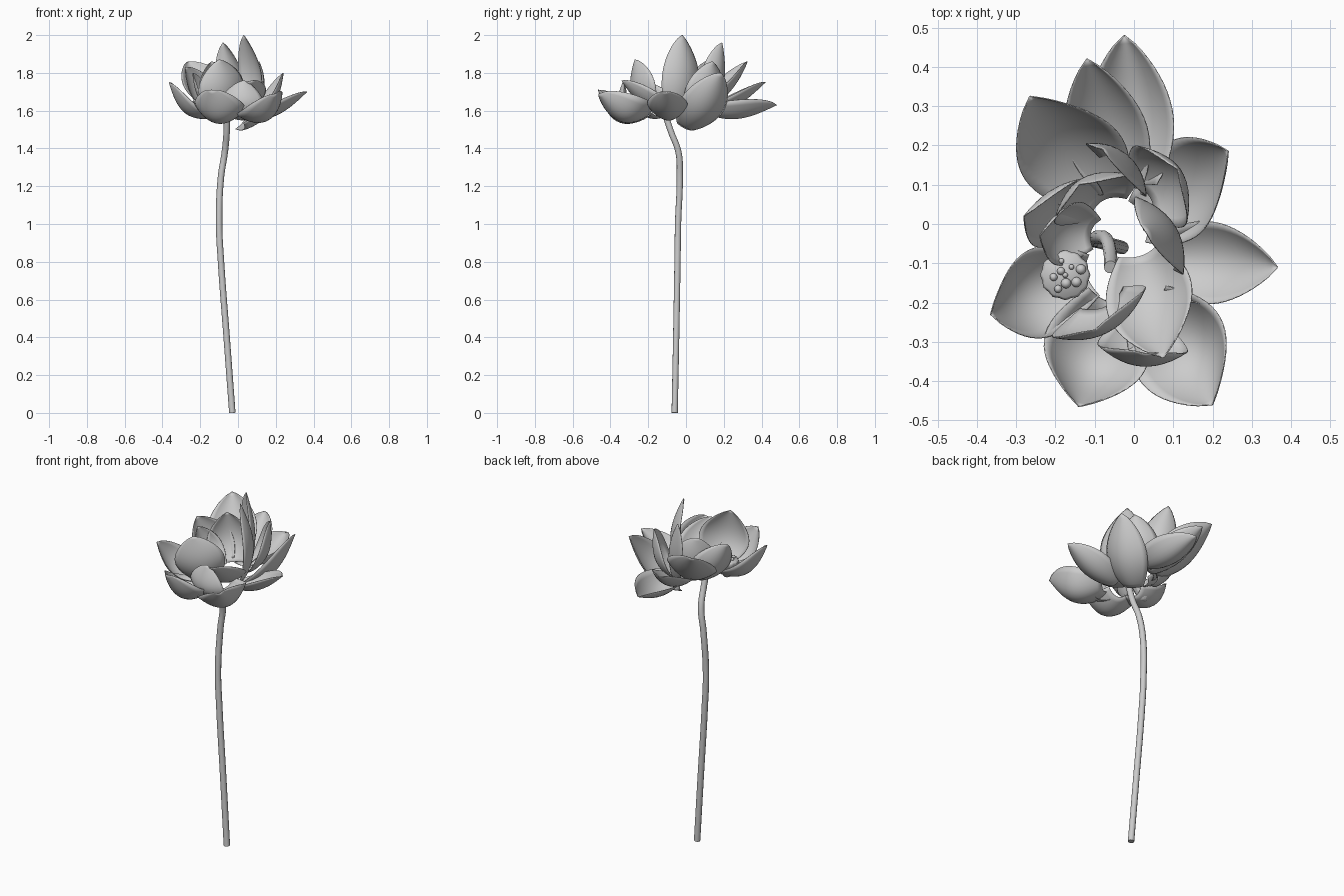
import bpy, bmesh, math
from mathutils import Vector

cube = bpy.data.objects.get("Cube")
if cube:
    bpy.data.objects.remove(cube)

grey = bpy.data.materials.new("soft grey")
grey.use_nodes = True
colour = (0.6, 0.6, 0.6, 1)
grey.diffuse_color = colour
grey.node_tree.nodes["Principled BSDF"].inputs["Base Color"].default_value = colour


def finish(bm, name):
    """Turn a bmesh into a smooth shaded object."""
    bmesh.ops.recalc_face_normals(bm, faces=bm.faces)
    mesh = bpy.data.meshes.new(name)
    bm.to_mesh(mesh)
    bm.free()
    mesh.materials.append(grey)
    for face in mesh.polygons:
        face.use_smooth = True
    obj = bpy.data.objects.new(name, mesh)
    bpy.context.collection.objects.link(obj)
    return obj


def petal(name, base, tip, outward, width, bulge=0.04, cup=0.5):
    """Cupped pointed leaf from base to tip, convex towards outward."""
    base, tip, out = Vector(base), Vector(tip), Vector(outward)
    axis = tip - base
    out = (out - axis * out.dot(axis) / axis.length_squared).normalized()
    side = axis.cross(out).normalized()
    rows, cols = 18, 12
    bm = bmesh.new()
    grid = []
    for i in range(rows + 1):
        u = i / rows
        half = width / 2 * max(math.sin(math.pi * (0.12 + 0.88 * u)), 0.002) ** 0.75
        belly = bulge * math.sin(math.pi * u ** 0.85)
        row = []
        for j in range(cols + 1):
            v = 2 * j / cols - 1
            point = base + axis * u + side * half * v
            row.append(bm.verts.new(point + out * (belly - cup * half * v * v)))
        grid.append(row)
    for a, b in zip(grid, grid[1:]):
        for j in range(cols):
            bm.faces.new((a[j], a[j + 1], b[j + 1], b[j]))
    obj = finish(bm, name)
    solid = obj.modifiers.new("thickness", "SOLIDIFY")
    solid.thickness = 0.003
    solid.offset = 0


# Outer ring of spreading petals
petal("back_petal", (.01, .1, 1.59), (-.025, .48, 1.63), (.1, .1, -1), .22, .05, .8)
petal("back_right_petal", (-.03, .09, 1.58), (-.12, .42, 1.75), (0, .4, -1), .21, .04, .6)
petal("broad_back_petal", (-.08, .08, 1.6), (-.265, .325, 1.86), (-.2, .7, -.7), .27)
petal("left_back_petal", (.03, .01, 1.5), (.24, .185, 1.8), (.8, .15, -.6), .25, .06)
petal("left_petal", (.06, -.09, 1.55), (.365, -.11, 1.7), (.25, 0, -1), .21, .04, .6)
petal("left_front_petal", (.05, -.2, 1.58), (.2, -.46, 1.69), (.55, -.25, -1), .27, .09, .7)
petal("right_front_petal", (-.06, -.2, 1.57), (-.14, -.465, 1.71), (-.15, -.5, -1), .27, .1, .7)
petal("right_petal", (-.12, -.13, 1.57), (-.365, -.23, 1.75), (-.4, .1, -1), .23, .08, .6)

# Inner ring of upright petals
petal("tall_petal", (.07, -.05, 1.58), (.03, -.02, 2), (.85, .53, .1), .23, .06, .4)
petal("tall_back_petal", (0, .12, 1.6), (-.08, .19, 1.96), (.6, .75, .1), .19, .03)
petal("inner_left_petal", (.04, .07, 1.58), (.11, .14, 1.86), (.85, .55, -.3), .24, .05)
petal("upright_front_petal", (-.07, -.21, 1.6), (-.1, -.27, 1.87), (.45, -.85, -.1), .27, .04, .4)
petal("open_front_petal", (.02, -.08, 1.58), (.075, -.34, 1.76), (.3, -.3, -1), .23)
petal("low_front_petal", (.02, -.26, 1.55), (.03, -.33, 1.76), (-.1, -1, -.4), .23, .07, .4)
petal("inner_right_petal", (-.12, .05, 1.59), (-.28, .02, 1.83), (-.6, .6, -.5), .22)
petal("inner_back_petal", (-.08, .06, 1.6), (-.14, .1, 1.86), (-.5, .85, 0), .24)
petal("small_right_petal", (-.11, -.02, 1.59), (-.24, -.03, 1.8), (-.8, .3, -.4), .17)

# Gently bent stem
path = [(-.03, -.06, 0), (-.06, -.052, .4), (-.09, -.045, .8), (-.1, -.042, 1),
        (-.09, -.033, 1.25), (-.07, -.04, 1.38), (-.06, -.08, 1.49), (-.06, -.11, 1.58)]
curve = bpy.data.curves.new("stem", "CURVE")
curve.dimensions = "3D"
curve.bevel_depth = 0.017
curve.bevel_resolution = 3
curve.use_fill_caps = True
spline = curve.splines.new("BEZIER")
spline.bezier_points.add(len(path) - 1)
for knot, place in zip(spline.bezier_points, path):
    knot.co = place
    knot.handle_left_type = knot.handle_right_type = "AUTO"
curve.materials.append(grey)
stem = bpy.data.objects.new("stem", curve)
bpy.context.collection.objects.link(stem)

# Seed pod: scalloped cup turned from a short profile
centre = Vector((-.175, -.13, 0))
bm = bmesh.new()
sides = 48
rings = []
for radius, z in ((.018, 1.56), (.035, 1.59), (.055, 1.63), (.062, 1.65), (.056, 1.66)):
    ring = []
    for k in range(sides):
        a = math.tau * k / sides
        r = radius * (1 + 0.03 * math.cos(12 * a))
        ring.append(bm.verts.new(centre + Vector((r * math.cos(a), r * math.sin(a), z))))
    rings.append(ring)
for a, b in zip(rings, rings[1:]):
    for k in range(sides):
        n = (k + 1) % sides
        bm.faces.new((a[k], a[n], b[n], b[k]))
bm.faces.new(rings[0])
bm.faces.new(rings[-1])
finish(bm, "seed_pod")

# Seeds on the pod
bm = bmesh.new()
for k in range(9):
    a = 2.4 * k
    r = 0.015 * math.sqrt(k)
    ball = bmesh.ops.create_uvsphere(bm, u_segments=12, v_segments=8, radius=0.007 + 0.003 * (k % 3))
    bmesh.ops.translate(bm, verts=ball["verts"],
                        vec=centre + Vector((r * math.cos(a), r * math.sin(a), 1.663)))
finish(bm, "seeds")
